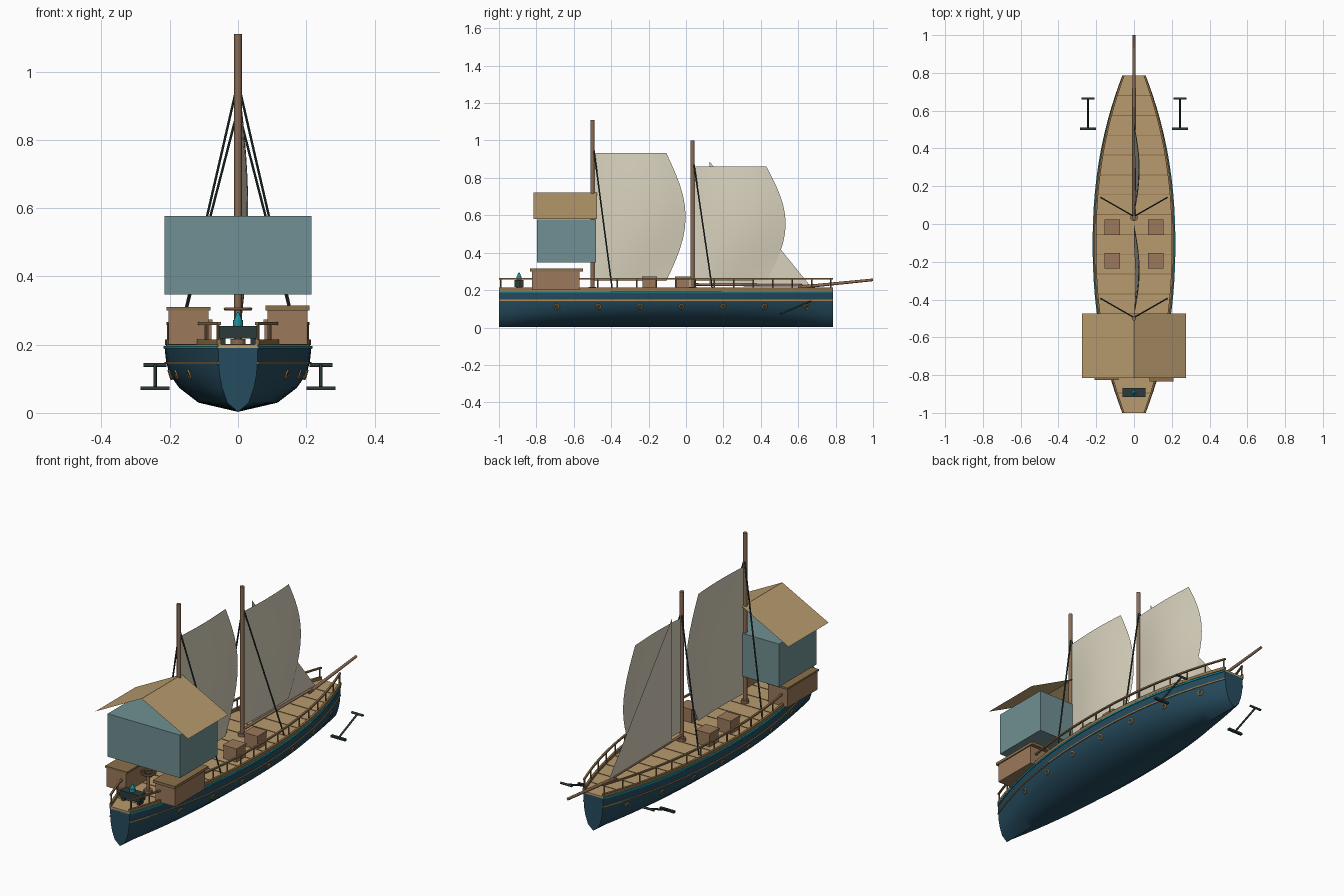
import bpy, bmesh, math
from mathutils import Vector

if "Cube" in bpy.data.objects:
    bpy.data.objects.remove(bpy.data.objects["Cube"])


def mat(name, r, g, b):
    m = bpy.data.materials.new(name)
    m.diffuse_color = [((c / 255 + 0.055) / 1.055) ** 2.4 for c in (r, g, b)] + [1]
    m.use_nodes = True
    m.node_tree.nodes["Principled BSDF"].inputs["Base Color"].default_value = m.diffuse_color
    return m


HULL = mat("deep blue", 38, 76, 95)
DECK = mat("pale wood", 184, 155, 110)
WOOD = mat("brown wood", 155, 120, 91)
MAST = mat("mast wood", 140, 108, 82)
RAIL = mat("rail wood", 140, 112, 74)
TEAL = mat("bright teal", 28, 150, 160)
IRON = mat("dark iron", 44, 58, 58)
SAIL = mat("canvas", 216, 209, 189)
HOUSE = mat("grey blue", 112, 144, 147)
BRASS = mat("brass", 178, 140, 86)

Y0, Y1, N = -1.0, 0.785, 32


def width(y):
    return 0.215 - 0.157 * abs((y + 0.107) / 0.893) ** 2.2


YS = [Y0 + (Y1 - Y0) * i / N for i in range(N + 1)]


def add(name, bm, material, smooth=False):
    me = bpy.data.meshes.new(name)
    bm.to_mesh(me)
    bm.free()
    ob = bpy.data.objects.new(name, me)
    bpy.context.collection.objects.link(ob)
    me.materials.append(material)
    if smooth:
        bpy.ops.object.select_all(action='DESELECT')
        ob.select_set(True)
        bpy.context.view_layer.objects.active = ob
        bpy.ops.object.shade_smooth_by_angle(angle=math.radians(40))
    return ob


def box(name, lo, hi, material):
    bm = bmesh.new()
    bmesh.ops.create_cube(bm, size=1)
    for v in bm.verts:
        v.co = [lo[i] + (v.co[i] + 0.5) * (hi[i] - lo[i]) for i in range(3)]
    return add(name, bm, material)


def rod(name, a, b, r, material, r2=None, sides=12):
    a, b = Vector(a), Vector(b)
    bm = bmesh.new()
    bmesh.ops.create_cone(bm, cap_ends=True, segments=sides, radius1=r,
                          radius2=r if r2 is None else r2, depth=(b - a).length)
    q = Vector((0, 0, 1)).rotation_difference(b - a)
    for v in bm.verts:
        v.co = q @ v.co + (a + b) / 2
    return add(name, bm, material, True)


def loft(name, section, material, smooth=True):
    # closed section of (width factor, height) swept along the hull plan
    bm = bmesh.new()
    rings = [[bm.verts.new((f * width(y), y, z)) for f, z in section] for y in YS]
    n = len(section)
    for a, b in zip(rings, rings[1:]):
        for i in range(n):
            bm.faces.new((a[i], a[(i + 1) % n], b[(i + 1) % n], b[i]))
    bm.faces.new(rings[0])
    bm.faces.new(rings[-1])
    bmesh.ops.recalc_face_normals(bm, faces=bm.faces)
    return add(name, bm, material, smooth)


def strip(name, f, z, rx, rz, material):
    # long rail or moulding on both sides of the hull
    for s in (-1, 1):
        bm = bmesh.new()
        rings = [[bm.verts.new((s * (f * width(y) + dx), y, z + dz))
                  for dx, dz in ((-rx, -rz), (rx, -rz), (rx, rz), (-rx, rz))] for y in YS]
        for a, b in zip(rings, rings[1:]):
            for i in range(4):
                bm.faces.new((a[i], a[(i + 1) % 4], b[(i + 1) % 4], b[i]))
        bm.faces.new(rings[0])
        bm.faces.new(rings[-1])
        bmesh.ops.recalc_face_normals(bm, faces=bm.faces)
        add(name, bm, material)


def ring(name, c, axis, R, r, material, n=16, k=6):
    q = Vector((0, 0, 1)).rotation_difference(Vector(axis))
    bm = bmesh.new()
    vs = []
    for i in range(n):
        a = math.tau * i / n
        vs.append([bm.verts.new(Vector(c) + q @ Vector((
            (R + r * math.cos(b)) * math.cos(a), (R + r * math.cos(b)) * math.sin(a),
            r * math.sin(b)))) for b in (math.tau * j / k for j in range(k))])
    for i in range(n):
        a, b = vs[i], vs[(i + 1) % n]
        for j in range(k):
            bm.faces.new((a[j], b[j], b[(j + 1) % k], a[(j + 1) % k]))
    bmesh.ops.recalc_face_normals(bm, faces=bm.faces)
    add(name, bm, material, True)


# hull, deck and mouldings
half = [(0.54, 0.03), (0.8, 0.073), (0.93, 0.112), (0.98, 0.15), (1, 0.19)]
loft("hull", [(0, 0.003)] + half + [(-f, z) for f, z in reversed(half)], HULL)
loft("deck", [(-0.98, 0.185), (0.98, 0.185), (0.98, 0.2), (-0.98, 0.2)], DECK, False)
strip("teal_trim", 1.0, 0.192, 0.004, 0.004, TEAL)
strip("hull_moulding", 0.98, 0.146, 0.004, 0.003, BRASS)
strip("bulwark", 0.97, 0.207, 0.006, 0.008, RAIL)
strip("hand_rail", 0.95, 0.262, 0.005, 0.004, RAIL)

# deck seams and rail posts
for i in range(1, 17):
    y = Y0 + (Y1 - Y0) * i / 17
    w = 0.93 * width(y)
    box("deck_seam", (-w, y - 0.002, 0.199), (w, y + 0.002, 0.202), RAIL)
for i in range(18):
    y = Y0 + 0.01 + (Y1 - Y0 - 0.02) * i / 17
    for s in (-1, 1):
        x = s * 0.95 * width(y)
        rod("rail_post", (x, y, 0.2), (x, y, 0.262), 0.004, RAIL, sides=8)

# portholes
for i in range(7):
    y = -0.69 + 0.222 * i
    for s in (-1, 1):
        slope = (width(y + 0.01) - width(y - 0.01)) / 0.02
        ax = Vector((s, -slope, -0.3)).normalized()
        c = Vector((s * 0.93 * width(y), y, 0.112))
        ring("porthole_rim", c, ax, 0.012, 0.004, BRASS)
        rod("porthole_glass", c - ax * 0.004, c + ax * 0.002, 0.011, IRON)

# masts, sprit, boom and shrouds
for y, top, foot, sh in ((-0.5, 1.11, -0.395, 0.97), (0.035, 1.0, 0.14, 0.89)):
    rod("mast", (0, y, 0.2), (0, y, top), 0.011, MAST)
    rod("mast_collar", (0, y, 0.2), (0, y, 0.216), 0.02, MAST)
    for s in (-1, 1):
        rod("shroud", (0, y + 0.005, sh), (s * 0.175, foot, 0.21), 0.004, IRON, sides=6)
rod("bowsprit", (0, 0.6, 0.215), (0, 1.0, 0.255), 0.009, MAST, 0.007)
rod("boom", (0, 0.035, 0.23), (0, 0.62, 0.225), 0.007, MAST)


def sail(name, y, z0, z1):
    # billowing canvas with a bowed trailing edge
    bm = bmesh.new()
    n = 12
    g = []
    for j in range(n + 1):
        v = j / n
        bow = math.sin(math.pi * v)
        chord = 0.385 + 0.103 * bow
        g.append([bm.verts.new((0.03 * math.sin(math.pi * i / n) * (0.25 + 0.75 * bow),
                                y + chord * i / n, z0 + (z1 - z0) * v)) for i in range(n + 1)])
    for j in range(n):
        for i in range(n):
            bm.faces.new((g[j][i], g[j][i + 1], g[j + 1][i + 1], g[j + 1][i]))
    add(name, bm, SAIL, True)


sail("main_sail", -0.49, 0.25, 0.932)
sail("fore_sail", 0.045, 0.25, 0.86)
bm = bmesh.new()
bm.faces.new([bm.verts.new(p) for p in
              ((-0.004, 0.125, 0.235), (-0.004, 0.66, 0.228), (-0.004, 0.125, 0.888))])
add("jib", bm, SAIL)

# raised house with an open gabled roof
box("house", (-0.215, -0.797, 0.347), (0.215, -0.48, 0.577), HOUSE)
bm = bmesh.new()
rows = [[bm.verts.new((x, y, z)) for y in (-0.815, -0.475)]
        for x, z in ((-0.275, 0.58), (0, 0.722), (0.275, 0.58))]
for a, b in zip(rows, rows[1:]):
    bm.faces.new((a[0], b[0], b[1], a[1]))
add("house_roof", bm, DECK)

# stern lockers and deck crates
for s in (-1, 1):
    e = 0.01 if s > 0 else 0.0
    xs = sorted((s * 0.087, s * 0.204))
    box("stern_locker", (xs[0], -0.823, 0.2), (xs[1], -0.57, 0.302), WOOD)
    box("locker_lid", (xs[0] - 0.006, -0.825 - e, 0.3),
        (xs[1] + 0.006, -0.56 + e, 0.31 + e / 2), RAIL)
    for y in (-0.195, -0.018):
        x = s * 0.116
        box("crate", (x - 0.038, y - 0.038, 0.2), (x + 0.038, y + 0.038, 0.264), WOOD)
        box("crate_lid", (x - 0.041, y - 0.041, 0.262), (x + 0.041, y + 0.041, 0.273), WOOD)

# brazier at the stern
box("brazier", (-0.06, -0.917, 0.218), (0.06, -0.868, 0.255), IRON)
for s in (-1, 1):
    box("brazier_foot", (s * 0.045 - 0.008, -0.91, 0.2), (s * 0.045 + 0.008, -0.875, 0.22), IRON)
rod("flame_base", (0, -0.893, 0.255), (0, -0.893, 0.272), 0.014, TEAL)
rod("flame_tip", (0, -0.893, 0.272), (0, -0.893, 0.295), 0.012, TEAL, 0.003)

# flat wheel on a post
rod("wheel_base", (0, -0.76, 0.2), (0, -0.76, 0.216), 0.022, MAST)
rod("wheel_post", (0, -0.76, 0.21), (0, -0.76, 0.306), 0.009, MAST)
ring("wheel_rim", (0, -0.76, 0.305), (0, 0, 1), 0.037, 0.005, MAST)
for a in (0, math.pi / 3, 2 * math.pi / 3):
    d = Vector((math.cos(a), math.sin(a), 0)) * 0.037
    c = Vector((0, -0.76, 0.305))
    rod("wheel_spoke", c - d, c + d, 0.003, MAST, sides=6)

# anchors hanging beside the bow
for s in (-1, 1):
    x = s * 0.243
    rod("anchor_stem", (x, 0.505, 0.073), (x, 0.665, 0.14), 0.005, IRON)
    rod("anchor_stock", (x - 0.034, 0.665, 0.14), (x + 0.034, 0.665, 0.14), 0.006, IRON)
    box("anchor_arms", (x - 0.043, 0.498, 0.067), (x + 0.043, 0.512, 0.078), IRON)
